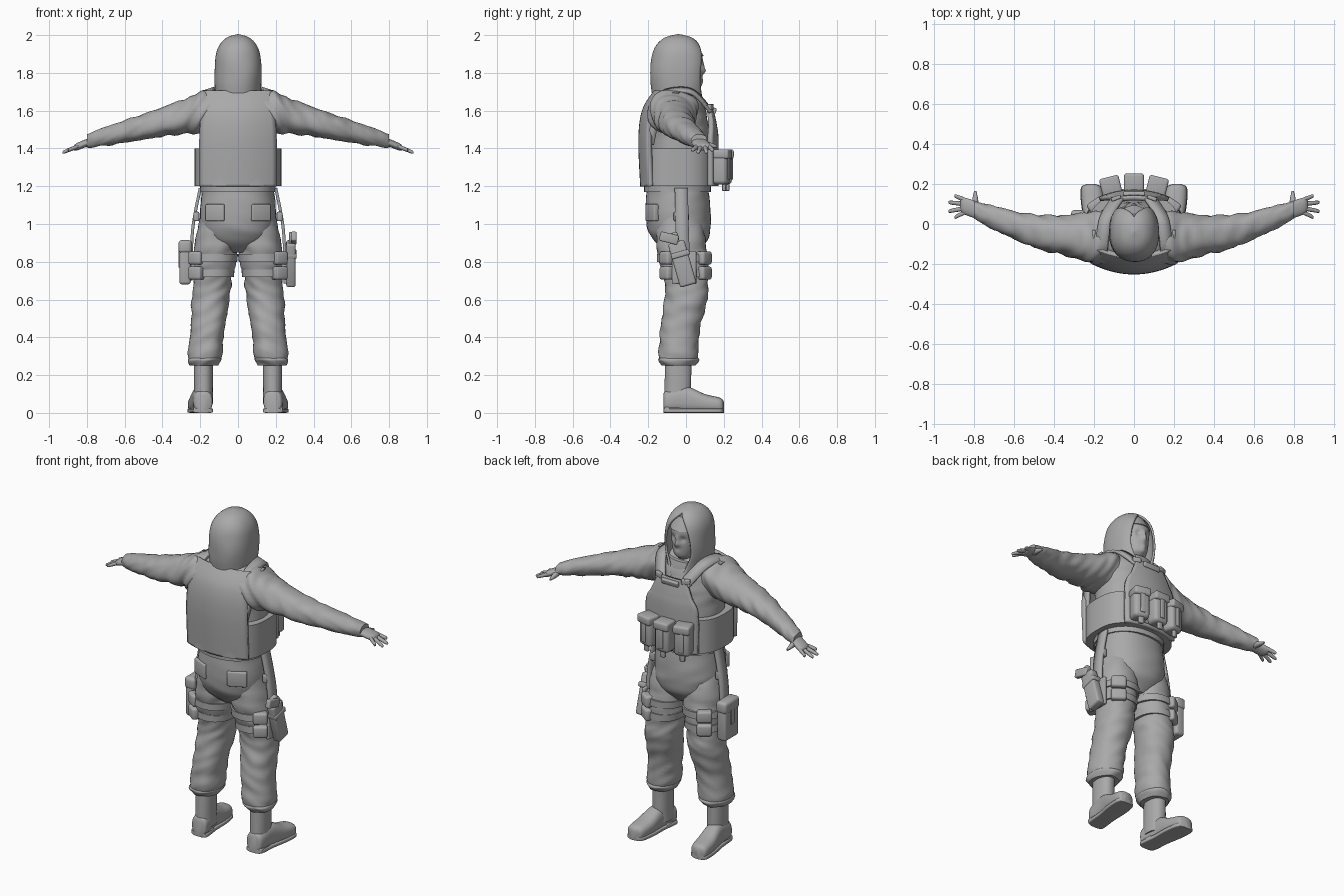
import bpy, bmesh, math
from mathutils import Vector, Matrix, noise

cube = bpy.data.objects.get("Cube")
if cube:
    bpy.data.objects.remove(cube, do_unlink=True)

grey = bpy.data.materials.new("plain grey")
grey.use_nodes = True
grey.diffuse_color = (0.4, 0.4, 0.4, 1)
grey.node_tree.nodes["Principled BSDF"].inputs["Base Color"].default_value = grey.diffuse_color


def finish(name, mesh_data, mirror=False, thickness=0):
    """Turn a bmesh into a smooth object with optional thickness and mirror."""
    bmesh.ops.remove_doubles(mesh_data, verts=mesh_data.verts, dist=0.0002)
    bmesh.ops.recalc_face_normals(mesh_data, faces=mesh_data.faces)
    mesh = bpy.data.meshes.new(name)
    mesh_data.to_mesh(mesh)
    mesh_data.free()
    mesh.polygons.foreach_set("use_smooth", [True] * len(mesh.polygons))
    mesh.set_sharp_from_angle(angle=math.radians(40))
    mesh.materials.append(grey)
    part = bpy.data.objects.new(name, mesh)
    bpy.context.collection.objects.link(part)
    if thickness:
        solid = part.modifiers.new("thickness", 'SOLIDIFY')
        solid.thickness, solid.offset = thickness, 0
    if mirror:
        part.modifiers.new("mirror", 'MIRROR').use_mirror_merge = False
    return part


def spline(rows, fraction):
    """Smooth interpolation through evenly weighted rows of numbers."""
    last = len(rows) - 1
    place = fraction * last
    index = min(int(place), last - 1)
    f = place - index
    before, start, end, after = (Vector(rows[max(0, min(last, index + k))]) for k in (-1, 0, 1, 2))
    leave, arrive = (end - before) / 2, (after - start) / 2
    return start.lerp(end, f * f * (3 - 2 * f)) + (leave * (1 - f) - arrive * f) * (f * (1 - f))


def power(value, exponent):
    return math.copysign(abs(value) ** (2 / exponent), value)


def loft(name, rows, axis='z', base=0, lean=0, flat=1, sides=36, square=2.2, fold=0, bumps=(), mirror=False):
    """Closed tube. A row is position, centre, radius and, if not radius times flat, depth.
    The other centre is base plus lean times position."""
    rows = [row if len(row) > 3 else (*row, row[-1] * flat) for row in rows]
    order = {'x': (2, 1, 0), 'y': (0, 2, 1), 'z': (0, 1, 2)}[axis]
    bm = bmesh.new()
    rings = []
    steps = (len(rows) - 1) * 9
    for step in range(steps + 1):
        along, centre, radius, depth = spline(rows, step / steps)
        ring = []
        for side in range(sides):
            angle = math.tau * side / sides
            u, v = power(math.cos(angle), square), power(math.sin(angle), square)
            grow = 1 + fold * noise.noise(Vector((u, v, along * 20 + u)))
            point = Vector((0, 0, 0))
            local = (base + lean * along + u * radius * grow, centre + v * depth * grow, along)
            for target, value in zip(order, local):
                point[target] = value
            for x, z, size, push in bumps:
                if v > 0:
                    distance = math.hypot(abs(point.x) - x, point.z - z) / size
                    point.y += push * math.exp(-distance * distance)
            ring.append(bm.verts.new(point))
        rings.append(ring)
    for low, high in zip(rings, rings[1:]):
        for side in range(sides):
            bm.faces.new((low[side - 1], low[side], high[side], high[side - 1]))
    bm.faces.new(rings[0])
    bm.faces.new(rings[-1])
    return finish(name, bm, mirror)


def sheet(name, function, columns, thickness, mirror=False):
    """Thin cloth or plate from a function of u and v, both from none to one."""
    bm = bmesh.new()
    count = 36
    grid = [[bm.verts.new(function(i / columns, j / count)) for i in range(columns + 1)]
            for j in range(count + 1)]
    for low, high in zip(grid, grid[1:]):
        for i in range(columns):
            bm.faces.new((low[i], low[i + 1], high[i + 1], high[i]))
    return finish(name, bm, mirror, thickness)


def panel(name, rows, curve):
    """Curved armour plate; a row is height, half width, depth at the middle."""
    def point(u, v):
        height, half_width, depth = spline(rows, v)
        x = (u * 2 - 1) * half_width
        return x, depth + curve * x * x, height
    return sheet(name, point, 16, .025)


def ribbon(name, points, across):
    def point(u, v):
        return spline(points, v) + Vector(across) * (u - .5)
    return sheet(name, point, 2, .016, mirror=True)


def box(name, centre, size, turn=0, axis='Z', mirror=False):
    """Rounded box turned about one axis through its centre."""
    bm = bmesh.new()
    bmesh.ops.create_cube(bm, size=1, matrix=Matrix.Diagonal((*size, 1)))
    bmesh.ops.bevel(bm, geom=bm.edges[:], offset=min(size) / 4, segments=3, affect='EDGES', profile=.5)
    bm.transform(Matrix.Translation(centre) @ Matrix.Rotation(math.radians(turn), 4, axis))
    return finish(name, bm, mirror)


# Head with nose, bridge, eye sockets, lips and chin
features = [(0, 1.81, .018, .02), (0, 1.84, .02, .01), (.03, 1.84, .016, -.013),
            (0, 1.76, .016, .008), (0, 1.73, .02, .008)]
loft("head", [(1.6, -.03, .05), (1.7, -.02, .05), (1.74, 0, .06), (1.82, -.02, .08),
              (1.9, -.02, .08), (1.96, -.03, .05)], flat=1.3, sides=80, bumps=features)
loft("cap", [(1.89, -.02, .084), (1.96, -.03, .06)], flat=1.35)

# Hood with an arched opening: height, radius, half opening angle
hood_rows = [(1.58, .12, .1), (1.66, .11, .4), (1.75, .118, .7), (1.85, .118, .65),
             (1.93, .1, .4), (1.98, .06, 0), (2, 0, 0)]


def hood_point(u, v):
    height, radius, opening = spline(hood_rows, v)
    opening = max(opening, 0)
    angle = opening + u * (math.tau - 2 * opening)
    across, forward = math.sin(angle), math.cos(angle)
    radius *= 1 + .03 * noise.noise(Vector((across, forward, height * 9)))
    return radius * power(across, 2.3), 1.2 * radius * power(forward, 2.3) - .04, height


sheet("hood", hood_point, 48, .012)

# Jacket body, collar and sleeves
loft("jacket", [(1.17, -.04, .2), (1.45, -.04, .2), (1.57, -.05, .2), (1.66, -.06, .18),
                (1.72, -.05, .1)], flat=.8, fold=.03)
loft("collar", [(1.62, -.045, .14), (1.7, -.045, .12)], fold=.03)
loft("sleeves", [(.13, -.07, .1), (.2, -.07, .11), (.3, -.06, .09), (.5, -.035, .068),
                 (.7, .03, .05), (.8, .07, .035)],
     axis='x', base=1.64, lean=-.25, flat=1.2, fold=.15, mirror=True)

# Hands, with the fingers fanned by a rule
hand = dict(axis='x', base=1.75, lean=-.4, mirror=True)
loft("palms", [(.76, .06, .02), (.85, .09, .02), (.87, .09, .01)], flat=2.1, **hand)
for number, finger in enumerate(("index", "middle", "ring", "little")):
    root = Vector((.845, .12 - number * .02))
    length = .085 if finger in ("middle", "ring") else .055
    reach = Vector((length, (.4 - number * .3) * length))
    joints = zip((0, .5, .9, 1), (.012, .011, .009, .003))
    loft(finger + "_fingers", [(*(root + reach * share), thick) for share, thick in joints],
         sides=12, **hand)
loft("thumbs", [(.08, 1.425, .016), (.12, 1.42, .015), (.165, 1.41, .006)],
     axis='y', base=.795, sides=12, mirror=True)

# Armour vest
panel("back_plate", [(1.2, .2, -.23), (1.45, .2, -.24), (1.6, .19, -.22), (1.7, .18, -.16)], 1.2)
panel("front_plate", [(1.2, .17, .16), (1.44, .17, .16), (1.53, .13, .15), (1.62, .09, .13)], -1.2)
loft("waist_band", [(1.2, -.045, .23), (1.4, -.045, .23)], flat=.85, sides=64, square=2.7)
ribbon("shoulder_straps", [(.08, .13, 1.6), (.14, .03, 1.7), (.16, -.1, 1.7), (.16, -.17, 1.65)],
       (.06, 0, -.02))
ribbon("arm_edge_trim", [(.18, -.19, 1.42), (.2, -.15, 1.57), (.2, -.05, 1.7)], (0, .04, 0))
box("chest_tab", (0, .15, 1.6), (.11, .02, .03), -15, 'X')
box("chest_buckles", (.09, .13, 1.62), (.05, .02, .03), -20, mirror=True)

# Ammunition pouches fanned across the front
for column in (-1, 0, 1):
    turn = -14 * column
    outward = Matrix.Rotation(math.radians(turn), 3, 'Z') @ Vector((0, 1, 0))
    middle = Vector((column * .115, .2 - abs(column) * .016, 1.3))
    up = Vector((0, 0, 1))
    box("ammo_pouch", middle, (.094, .085, .18), turn)
    box("pouch_flap", middle + up * .07 + outward * .008, (.1, .09, .05), turn)
    box("pouch_strap", middle + outward * .04, (.03, .02, .13), turn)
    box("pouch_tail", middle - up * .1 + outward * .02, (.03, .02, .05), turn)
box("pouch_backing", (0, .16, 1.3), (.3, .03, .17))

# Trousers
loft("trouser_seat", [(.85, -.02, .09), (.92, -.03, .17), (1.02, -.04, .2), (1.2, -.045, .19)],
     flat=.86, fold=.03)
leg = dict(base=.205, lean=-.1, flat=1.15, mirror=True)
loft("trouser_legs", [(1.05, -.04, .1), (.85, -.02, .115), (.7, 0, .1), (.6, 0, .1),
                      (.45, -.03, .09), (.3, -.04, .09), (.25, -.04, .07)], fold=.09, **leg)
loft("trouser_cuffs", [(.25, -.04, .075), (.28, -.04, .092), (.3, -.04, .08)], fold=.15, **leg)
loft("belt", [(1.17, -.045, .197), (1.2, -.045, .197)], flat=.9)
box("back_pockets", (.12, -.18, 1.06), (.11, .03, .09), 25, mirror=True)

# Boots, whose soles follow the outline of the feet
loft("boot_shafts", [(.05, -.045, .05), (.3, -.04, .05)], base=.183, flat=1.4, fold=.03, mirror=True)
feet = [(-.12, .05, .03), (-.1, .06, .05), (0, .07, .05), (.1, .05, .057), (.18, .04, .05), (.2, .03, .02)]
foot = dict(axis='y', base=.195, lean=.1, mirror=True)
loft("boot_feet", [(y, height, width, height) for y, height, width in feet], square=2.5, **foot)
loft("boot_soles", [(y, .012, width * 1.05, .012) for y, height, width in feet], square=6, **foot)
box("boot_heels", (.188, -.07, .016), (.096, .09, .03), mirror=True)

# Thigh rigs: straps, pouches and drop panels
for z, y, radius in ((.82, -.015, .121), (.74, -.005, .111)):
    loft("thigh_straps", [(z - .02, y, radius), (z + .02, y, radius)], **leg)
    box("front_thigh_pouches", (.19, .095, z), (.085, .055, .07), -35, mirror=True)
    box("rear_thigh_pouches", (.22, -.1, z), (.08, .055, .07), 35, mirror=True)
ribbon("drop_straps", [(.2, -.025, 1.19), (.24, -.02, .97), (.25, -.01, .7)], (0, .07, 0))
box("drop_buckles", (.22, -.025, 1.04), (.03, .08, .05), mirror=True)

# Holster and pistol on one thigh
box("holster", (.28, -.02, .79), (.05, .09, .24), 16, 'X')
box("holster_plate", (.25, -.01, .77), (.02, .13, .17))
box("holster_strap", (.28, -.03, .84), (.06, .1, .03), 16, 'X')
box("pistol_slide", (.285, -.06, .91), (.03, .05, .09), 16, 'X')
box("pistol_grip", (.295, -.09, .925), (.03, .1, .05), -14, 'X')

# Utility bag on the other thigh
box("utility_bag", (-.28, 0, .79), (.06, .13, .22))
box("utility_bag_flap", (-.28, 0, .88), (.07, .14, .07))
box("utility_bag_strap", (-.31, 0, .83), (.01, .03, .12))
